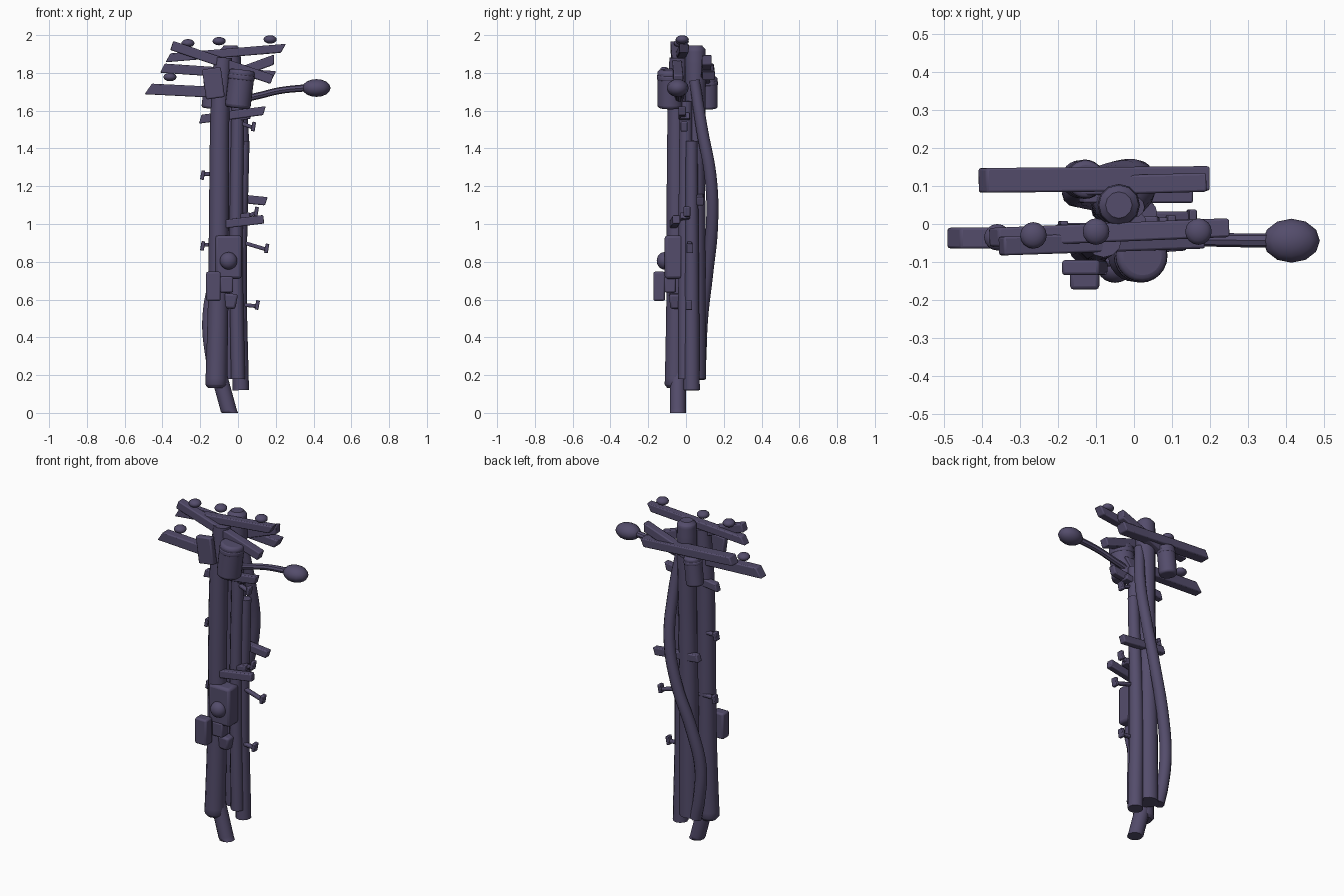
import bpy, math
from mathutils import Vector

if "Cube" in bpy.data.objects:
    bpy.data.objects.remove(bpy.data.objects["Cube"])

mat = bpy.data.materials.new("dusk_purple")
mat.diffuse_color = (0.088, 0.073, 0.148, 1)
mat.use_nodes = True
mat.node_tree.nodes["Principled BSDF"].inputs["Base Color"].default_value = mat.diffuse_color


def finish(ob, name, angle=40):
    ob.name = name
    ob.data.materials.clear()
    ob.data.materials.append(mat)
    bpy.ops.object.select_all(action='DESELECT')
    ob.select_set(True)
    bpy.context.view_layer.objects.active = ob
    bpy.ops.object.shade_smooth_by_angle(angle=math.radians(angle))
    return ob


def tube(name, pts, res=4):
    """Smooth tube through (x, y, z, radius) points."""
    cu = bpy.data.curves.new(name, 'CURVE')
    cu.dimensions = '3D'
    cu.bevel_depth = 1
    cu.bevel_resolution = res
    cu.use_fill_caps = True
    cu.resolution_u = 6
    sp = cu.splines.new('BEZIER')
    sp.bezier_points.add(len(pts) - 1)
    for bp, p in zip(sp.bezier_points, pts):
        bp.co = p[:3]
        bp.radius = p[3]
        bp.handle_left_type = bp.handle_right_type = 'AUTO'
    ob = bpy.data.objects.new(name, cu)
    bpy.context.collection.objects.link(ob)
    bpy.ops.object.select_all(action='DESELECT')
    ob.select_set(True)
    bpy.context.view_layer.objects.active = ob
    bpy.ops.object.convert(target='MESH')
    return finish(bpy.context.object, name)


def box(name, loc, size, tilt=0, bevel=0.008, taper=1, yaw=0):
    bpy.ops.mesh.primitive_cube_add(size=1, location=loc, rotation=(0, math.radians(tilt), yaw))
    ob = bpy.context.object
    for v in ob.data.vertices:
        s = taper if v.co.z < 0 else 1
        v.co = Vector((v.co.x * size[0] * s, v.co.y * size[1] * s, v.co.z * size[2]))
    b = ob.modifiers.new("soft_edges", 'BEVEL')
    b.width = bevel
    b.segments = 2
    return finish(ob, name)


def arm(name, a, b, depth, height, slant=0.02):
    """Wooden crossarm between two points with slanted ends."""
    a, b = Vector(a), Vector(b)
    d = b - a
    tilt = -math.degrees(math.atan2(d.z, d.xy.length))
    ob = box(name, (a + b) / 2, (d.length, depth, height), tilt, 0.006, 1, math.atan2(d.y, d.x))
    for v in ob.data.vertices:
        v.co.x += slant * (1 if v.co.z > 0 else -1) / 2
    return ob


def ball(name, loc, scale, seg=20, rings=12):
    bpy.ops.mesh.primitive_uv_sphere_add(segments=seg, ring_count=rings, radius=1, location=loc)
    ob = bpy.context.object
    for v in ob.data.vertices:
        v.co = Vector((v.co.x * scale[0], v.co.y * scale[1], v.co.z * scale[2]))
    return finish(ob, name)


def can(name, loc, r, h, tilt):
    """Transformer drum with rounded rims and a lid band."""
    for n, rr, hh, dz in ((name, r, h, 0), (name + "_band", r * 1.04, h * 0.14, h * 0.3)):
        t = math.radians(tilt)
        p = (loc[0] + dz * math.sin(t), loc[1], loc[2] + dz * math.cos(t))
        bpy.ops.mesh.primitive_cylinder_add(vertices=24, radius=rr, depth=hh, location=p,
                                            rotation=(0, t, 0))
        ob = bpy.context.object
        b = ob.modifiers.new("rim", 'BEVEL')
        b.width = 0.25 * r if n == name else 0.008
        b.segments = 3
        b.limit_method = 'ANGLE'
        finish(ob, n)


# poles
tube("front_pole", [(-0.115, -0.055, 0.133, 0.045), (-0.115, -0.055, 0.15, 0.058),
                    (-0.105, -0.05, 0.6, 0.054), (-0.1, -0.05, 1.2, 0.052),
                    (-0.095, -0.047, 1.6, 0.05), (-0.08, -0.04, 1.88, 0.048)])
tube("back_pole", [(-0.06, 0.05, 0.18, 0.056), (-0.056, 0.05, 0.8, 0.053),
                   (-0.045, 0.05, 1.4, 0.051), (-0.04, 0.05, 1.85, 0.056),
                   (-0.04, 0.05, 1.925, 0.053), (-0.04, 0.05, 1.945, 0.035)])
tube("side_pole", [(0.015, 0.03, 0.12, 0.043), (0.008, 0.03, 0.7, 0.039),
                   (0.03, 0.03, 1.44, 0.031)])
tube("middle_pole", [(0.0, -0.005, 0.18, 0.037), (-0.01, -0.005, 0.9, 0.035),
                     (0.0, 0.0, 1.65, 0.034)])
stub = tube("base_stub", [(-0.04, -0.043, -0.02, 0.042), (-0.07, -0.043, 0.09, 0.042),
                          (-0.1, -0.043, 0.2, 0.042)])
for v in stub.data.vertices:
    v.co.z = max(v.co.z, 0)

# bowed cable down the back
tube("back_cable", [(0.0, 0.045, 1.76, 0.028), (0.025, 0.085, 1.5, 0.031),
                    (0.02, 0.13, 1.25, 0.032), (-0.03, 0.138, 1.0, 0.032),
                    (-0.115, 0.108, 0.72, 0.034), (-0.155, 0.083, 0.5, 0.034),
                    (-0.14, 0.075, 0.3, 0.033), (-0.115, 0.07, 0.18, 0.033)])

# crossarms: start, end, depth, height, end slant
for name, a, b, d, h, s in (
        ("top_arm_level", (-0.37, -0.035, 1.88), (0.24, -0.01, 1.93), 0.05, 0.045, 0.03),
        ("top_arm_tilted", (-0.35, -0.058, 1.945), (0.18, -0.04, 1.765), 0.05, 0.05, 0.0),
        ("low_arm", (-0.475, -0.037, 1.715), (0.03, -0.037, 1.69), 0.055, 0.058, 0.035),
        ("rear_arm", (-0.4, 0.115, 1.825), (0.19, 0.12, 1.785), 0.065, 0.05, 0.02),
        ("rear_arm_rising", (-0.15, 0.1, 1.745), (0.19, 0.11, 1.87), 0.05, 0.05, 0.02),
        ("brace_upper", (-0.2, -0.02, 1.555), (0.14, -0.02, 1.6), 0.04, 0.045, 0.02),
        ("brace_rear", (-0.14, 0.075, 1.15), (0.15, 0.075, 1.12), 0.04, 0.045, 0.01),
        ("brace_front", (-0.07, -0.065, 1.0), (0.135, -0.05, 1.025), 0.04, 0.045, 0.0)):
    arm(name, a, b, d, h, s)

# insulators
for i, p in enumerate(((-0.265, -0.03, 1.957), (-0.1, -0.02, 1.968),
                       (0.17, -0.02, 1.977), (-0.36, -0.035, 1.778))):
    ball(f"insulator_{i}", p, (0.035, 0.035, 0.022), 16, 8)

# transformer drums
can("front_drum", (0.01, -0.084, 1.715), 0.068, 0.205, 7)
can("rear_drum", (-0.135, 0.118, 1.695), 0.05, 0.17, 6)

# street lamp
tube("lamp_arm", [(-0.06, -0.04, 1.64, 0.019), (0.12, -0.04, 1.682, 0.018),
                  (0.22, -0.042, 1.706, 0.018), (0.37, -0.044, 1.722, 0.019)], 2)
ball("lamp_head", (0.415, -0.044, 1.72), (0.075, 0.058, 0.047), 12, 8)

# boxes fixed to the poles
box("upper_box", (-0.13, -0.115, 1.745), (0.1, 0.04, 0.16), -8)
box("meter_box", (-0.05, -0.065, 0.825), (0.14, 0.095, 0.23), 0, 0.015)
ball("meter_dome", (-0.05, -0.115, 0.805), (0.046, 0.04, 0.046))
box("side_box", (-0.13, -0.142, 0.67), (0.077, 0.062, 0.155), 0, 0.01)
box("small_box", (-0.06, -0.085, 0.68), (0.068, 0.06, 0.085))
box("lower_box", (-0.043, -0.055, 0.592), (0.08, 0.07, 0.08), 5, 0.012, 0.8)

# step pegs with turned-up tips
for i, (x0, x, y, z, dz) in enumerate((
        (-0.08, -0.185, -0.02, 1.265, 0), (-0.08, -0.185, -0.01, 0.89, 0.0),
        (0.0, 0.15, 0.02, 0.865, 0.045), (0.0, 0.1, 0.015, 0.565, 0.01),
        (0.0, 0.095, 0.005, 1.06, -0.04), (0.0, 0.08, -0.01, 1.51, 0.03))):
    arm(f"step_peg_{i}", (min(x0, x), y, z + (0 if x < x0 else dz)),
        (max(x0, x), y, z), 0.025, 0.02, 0)
    side = 1 if x > x0 else -1
    box(f"step_tip_{i}", (x + 0.002 * side, y, z + 0.006 * side), (0.02, 0.036, 0.05),
        10, 0.004)
# stub clamps on the right side
for i, z in enumerate((1.04, 1.57)):
    box(f"clamp_{i}", (0.035, -0.005, z), (0.06, 0.05, 0.035), -10, 0.005)
